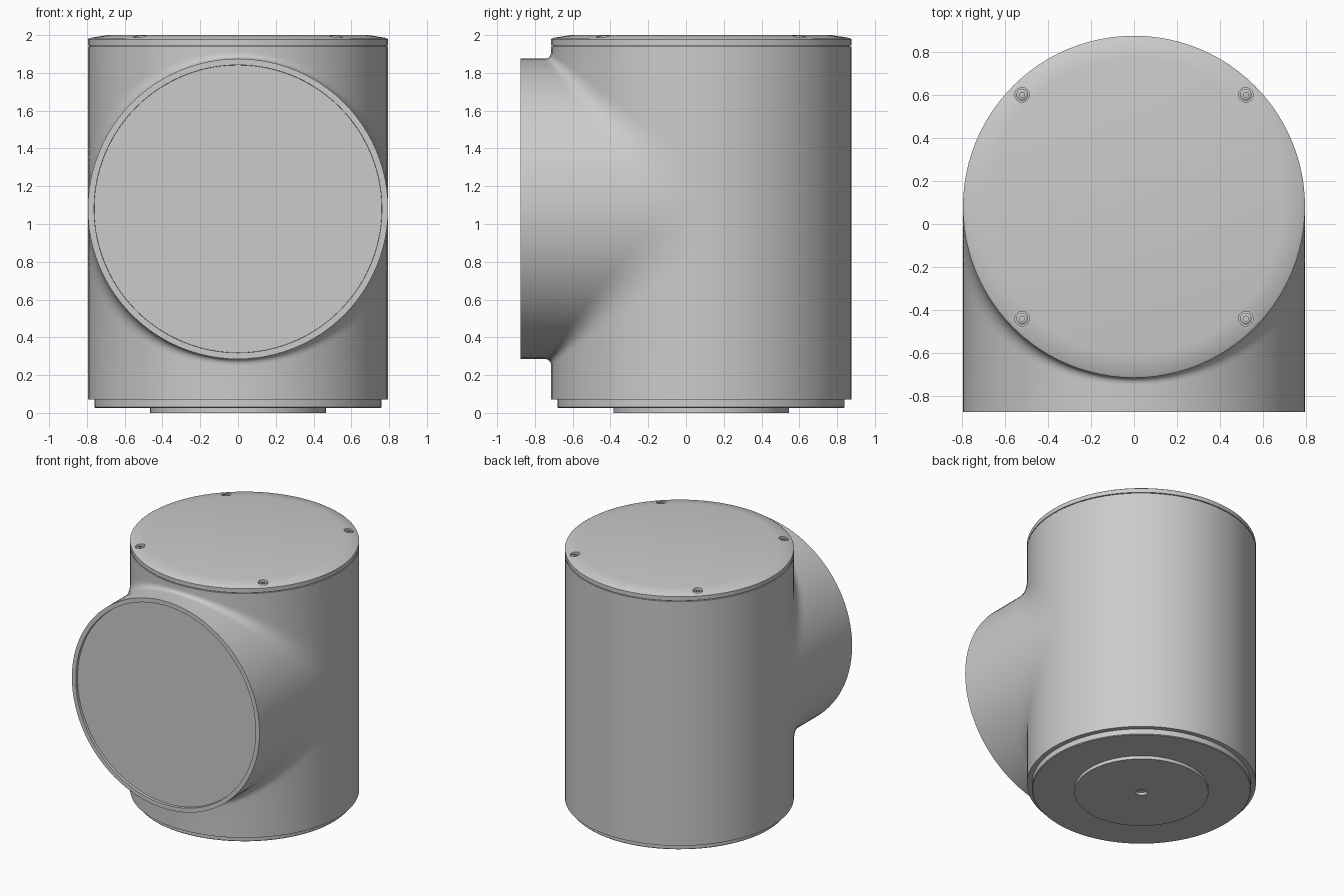
import bpy, bmesh, math

if "Cube" in bpy.data.objects:
    bpy.data.objects.remove(bpy.data.objects["Cube"])

R = 0.795          # radius of the upright body and of the front branch
YC, ZC = 0.08, 1.08  # body axis (y) and branch axis (z)

grey = bpy.data.materials.new("light_grey")
grey.diffuse_color = (0.6, 0.6, 0.6, 1)
grey.use_nodes = True
grey.node_tree.nodes["Principled BSDF"].inputs["Base Color"].default_value = grey.diffuse_color


def smooth(mesh):
    for p in mesh.polygons:
        p.use_smooth = True
    mesh.set_sharp_from_angle(angle=math.radians(28))


def finish(name, bm):
    bmesh.ops.recalc_face_normals(bm, faces=bm.faces)
    mesh = bpy.data.meshes.new(name)
    bm.to_mesh(mesh)
    bm.free()
    mesh.materials.append(grey)
    smooth(mesh)
    ob = bpy.data.objects.new(name, mesh)
    bpy.context.collection.objects.link(ob)
    return ob


def lathe(name, profile, loc=(0, YC, 0), n=96):
    """Turn (radius, z) points that start and end on the axis into a solid."""
    bm = bmesh.new()
    rings = [[bm.verts.new((loc[0] + r * math.cos(2 * math.pi * i / n),
                            loc[1] + r * math.sin(2 * math.pi * i / n), loc[2] + z))
              for i in range(n)] for r, z in profile if r > 0]
    for a, b in zip(rings, rings[1:]):
        for i in range(n):
            j = (i + 1) % n
            bm.faces.new((a[i], a[j], b[j], b[i]))
    bm.faces.new(rings[0])
    bm.faces.new(rings[-1])
    return finish(name, bm)


# Housing: upright cylinder, front branch and blend, lofted through x sections
FRONT, TOP, BOT = -0.875 - YC, 1.94 - ZC, 0.07 - ZC


def blend(c, k, n=10):
    """Curve from the branch (-k, c) to the body (-c, k), tangent to both."""
    out = []
    for i in range(n + 1):
        t = i / n
        p, q, s = (1 - t) ** 2, 2 * t * (1 - t), t * t
        out.append((-(p * k + (q + s) * c), (p + q) * c + s * k))
    return out


def section(c):
    k = 0.24 + 0.742 * c
    up = blend(c, k)
    down = [(y, -z) for y, z in reversed(up)]
    back = [(c, TOP), (c, k), (c, 0), (c, -k), (c, BOT)]
    return [(FRONT, c)] + up + [(-c, TOP)] + back + [(-c, BOT)] + down + [(FRONT, -c)]


bm = bmesh.new()
steps = 48
rows = []
for i in range(steps + 1):
    a = math.pi * (i / steps - 0.5)
    c = 0.0 if i in (0, steps) else R * math.cos(a)
    rows.append([bm.verts.new((R * math.sin(a), y + YC, z + ZC)) for y, z in section(c)])
for a, b in zip(rows, rows[1:]):
    for j in range(len(a) - 1):
        bm.faces.new((a[j], a[j + 1], b[j + 1], b[j]))
# flat corners of the blend at both sides
for x in (-R, R):
    for sign in (1, -1):
        pts = [(x, y + YC, sign * z + ZC) for y, z in blend(0, 0.24)]
        for p, q in zip(pts, pts[1:]):
            bm.faces.new([bm.verts.new(v) for v in ((x, YC, ZC), p, q)])
bmesh.ops.remove_doubles(bm, verts=bm.verts, dist=1e-5)
# front cover with a raised rim
edge = [e for e in bm.edges if e.is_boundary
        and all(abs(v.co.y - FRONT - YC) < 1e-4 for v in e.verts)]
cover = bmesh.ops.edgeloop_fill(bm, edges=edge)["faces"]
bmesh.ops.recalc_face_normals(bm, faces=bm.faces)
bmesh.ops.inset_individual(bm, faces=cover, thickness=0.033, depth=0)
bmesh.ops.inset_individual(bm, faces=cover, thickness=0.001, depth=-0.02)
finish("housing", bm)

# Lid with a sloped rim and a thin shadow gap underneath
lid = lathe("lid", [(0.785, 1.935), (0.785, 1.946), (R, 1.946), (R, 1.978),
                    (0.785, 1.985), (0.69, 2.0)])

# Base plate with the stepped foot and its centre hole
lathe("base", [(0.04, 0.02), (0.04, 0), (0.465, 0), (0.465, 0.025),
               (0.755, 0.025), (0.76, 0.03), (0.76, 0.075)])

# Four countersunk lid screws
for sx in (-1, 1):
    for sy in (-1, 1):
        spot = (sx * 0.52, YC + sy * 0.52, 0)
        cutter = lathe("screw_hole_cutter", [(0.034, 1.965), (0.034, 2.05)], spot, 24)
        mod = lid.modifiers.new("hole", 'BOOLEAN')
        mod.operation = 'DIFFERENCE'
        mod.solver = 'EXACT'
        mod.object = cutter
        bpy.context.view_layer.objects.active = lid
        bpy.ops.object.modifier_apply(modifier=mod.name)
        bpy.data.objects.remove(cutter)
        lathe("lid_screw", [(0.012, 1.97), (0.012, 1.985), (0.018, 1.985),
                            (0.027, 1.979), (0.027, 1.963)], spot, 24)
smooth(lid.data)
